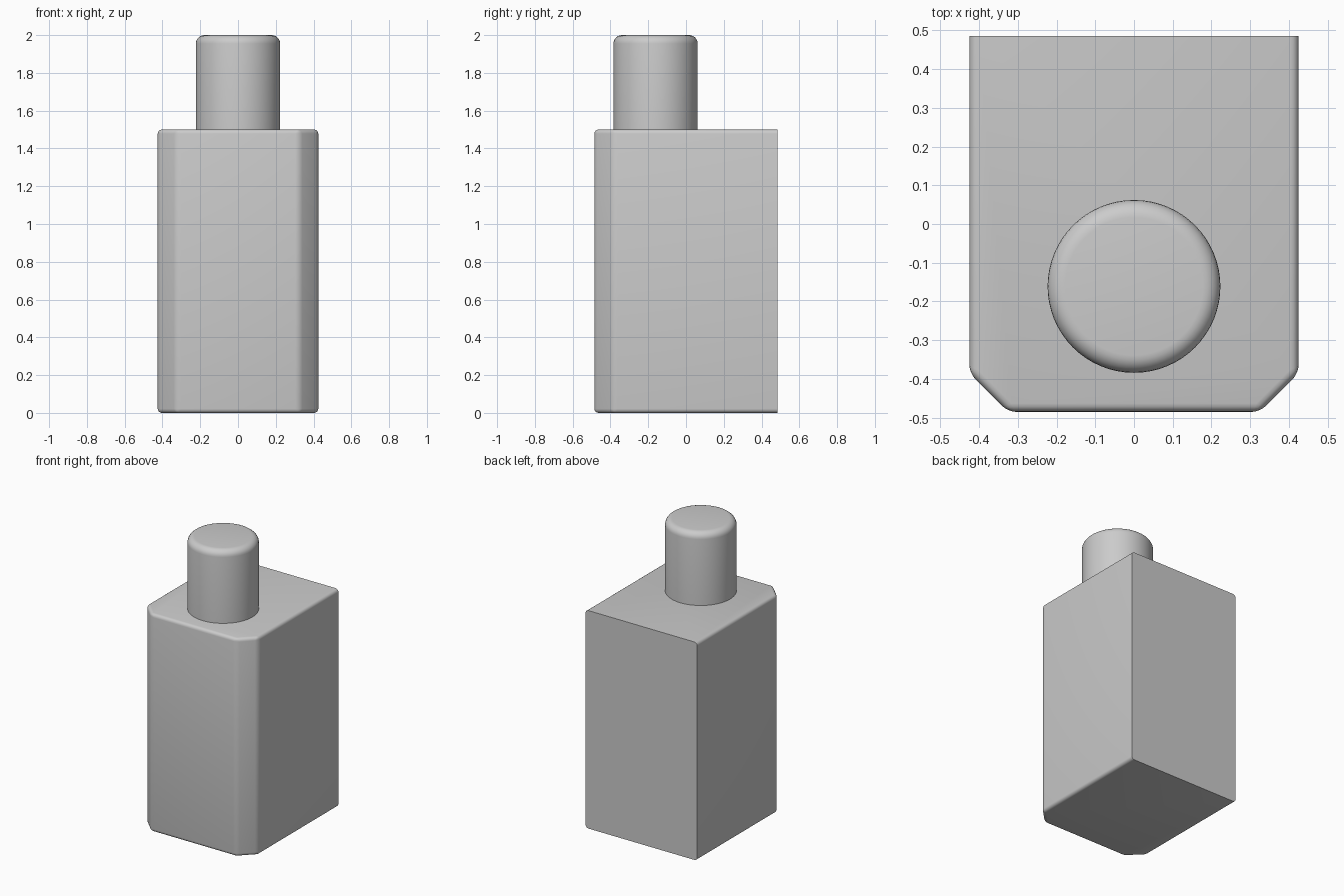
import bpy, bmesh

cube = bpy.data.objects.get("Cube")
if cube:
    bpy.data.objects.remove(cube, do_unlink=True)

# Single grey material
grey = bpy.data.materials.new("grey")
grey.use_nodes = True
COLOUR = (0.6, 0.6, 0.6, 1)
grey.diffuse_color = COLOUR
grey.node_tree.nodes["Principled BSDF"].inputs["Base Color"].default_value = COLOUR

W, D, H, CUT = 0.425, 0.485, 1.5, 0.1   # half width, half depth, height, corner cut
R, NECK_Y, TOP = 0.223, -0.161, 2.0


def prism(bm, outline, z0, z1):
    """Extrude a closed outline upwards."""
    face = bm.faces.new([bm.verts.new((x, y, z0)) for x, y in outline])
    up = bmesh.ops.extrude_face_region(bm, geom=[face])["geom"]
    for v in up:
        if isinstance(v, bmesh.types.BMVert):
            v.co.z = z1
    bmesh.ops.recalc_face_normals(bm, faces=bm.faces)


def finish(name, bm):
    bmesh.ops.recalc_face_normals(bm, faces=bm.faces)
    mesh = bpy.data.meshes.new(name)
    bm.to_mesh(mesh)
    bm.free()
    obj = bpy.data.objects.new(name, mesh)
    bpy.context.collection.objects.link(obj)
    mesh.materials.append(grey)
    bpy.ops.object.select_all(action="DESELECT")
    obj.select_set(True)
    bpy.context.view_layer.objects.active = obj
    bpy.ops.object.shade_smooth_by_angle(angle=0.6)
    return obj


# Body: block with cut front corners, every edge rounded except around the back
bm = bmesh.new()
half = [(W - CUT, -D), (W, CUT - D), (W, D)]
prism(bm, half + [(-x, y) for x, y in reversed(half)], 0, H)
soft = [e for e in bm.edges if all(v.co.y < D - 0.01 for v in e.verts)
        or abs(e.verts[0].co.y - e.verts[1].co.y) > 0.5]
bmesh.ops.bevel(bm, geom=soft, offset=0.022, segments=4, profile=0.5,
                affect="EDGES", clamp_overlap=True)
finish("body", bm)

# Neck: upright cylinder with a rounded top rim
bm = bmesh.new()
bmesh.ops.create_cone(bm, cap_ends=True, segments=64, radius1=R, radius2=R, depth=TOP - H)
bmesh.ops.translate(bm, verts=bm.verts, vec=(0, NECK_Y, (TOP + H) / 2))
rim = [e for e in bm.edges if all(v.co.z > TOP - 0.01 for v in e.verts)]
bmesh.ops.bevel(bm, geom=rim, offset=0.045, segments=6, profile=0.5, affect="EDGES")
finish("neck", bm)
